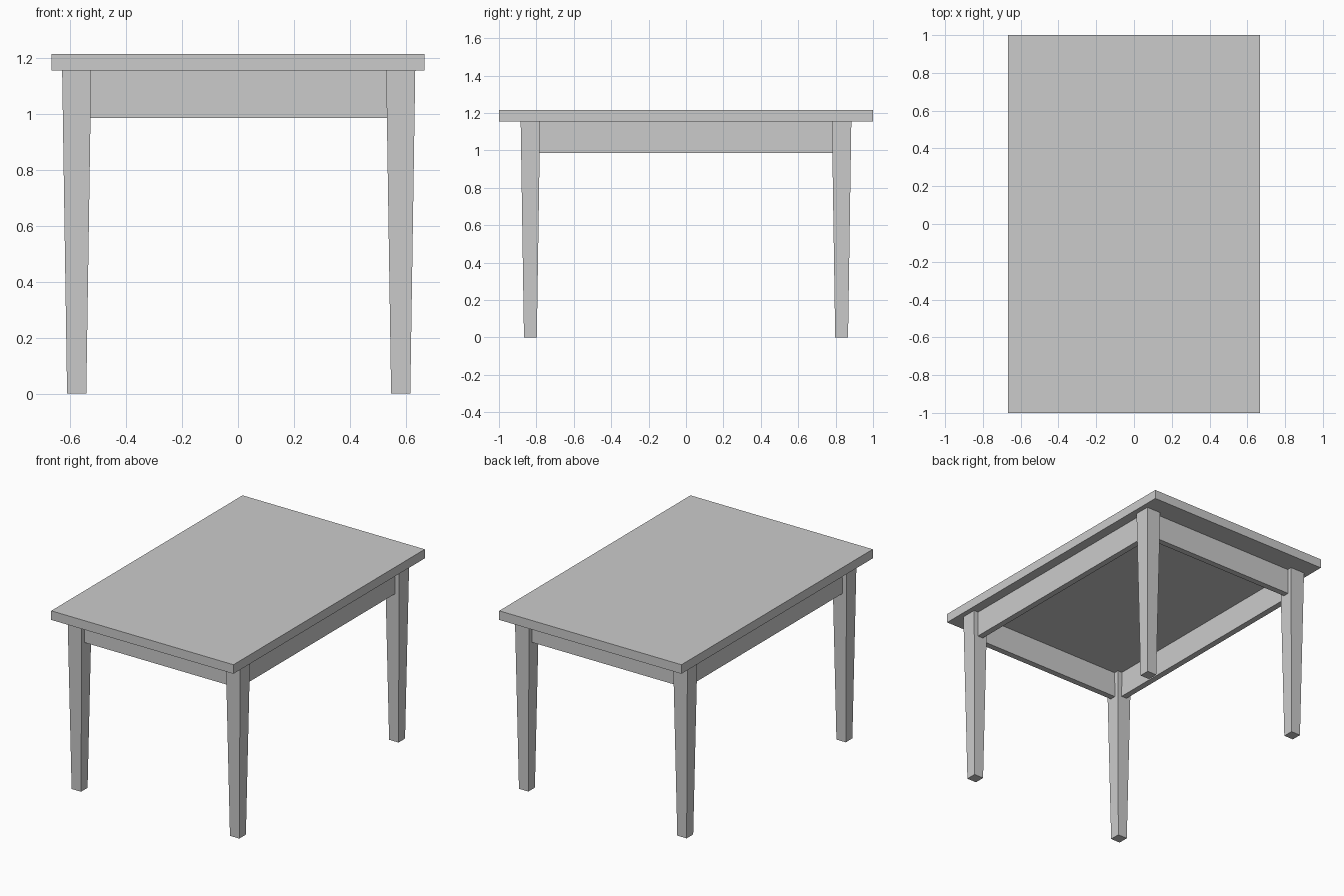
import bpy, bmesh
from mathutils import Vector

if "Cube" in bpy.data.objects:
    bpy.data.objects.remove(bpy.data.objects["Cube"])

TOP_Z, UNDER_Z, APRON_Z = 1.215, 1.155, 0.986
LEG_X = {"left": -0.577, "right": 0.582}
LEG_Y = {"front": -0.832, "back": 0.832}
APRON_T = 0.04


def block(name, x0, x1, y0, y1, z0, z1, foot=1.0):
    """Box between limits; foot scales the bottom face for a taper."""
    bm = bmesh.new()
    bmesh.ops.create_cube(bm, size=1)
    for v in bm.verts:
        k = foot if v.co.z < 0 else 1.0
        v.co = Vector(((x0 + x1) / 2 + v.co.x * (x1 - x0) * k,
                       (y0 + y1) / 2 + v.co.y * (y1 - y0) * k,
                       z0 if v.co.z < 0 else z1))
    mesh = bpy.data.meshes.new(name)
    bm.to_mesh(mesh)
    bm.free()
    obj = bpy.data.objects.new(name, mesh)
    bpy.context.collection.objects.link(obj)
    return obj


# Table top
block("table_top", -0.667, 0.667, -1, 1, UNDER_Z, TOP_Z)

# Tapered legs
R = 0.052
for end, y in LEG_Y.items():
    for side, x in LEG_X.items():
        block(f"{end}_{side}_leg", x - R, x + R, y - R, y + R, 0, UNDER_Z, foot=0.66)

# Aprons between the legs, set back from the leg faces
H = APRON_T / 2
for end, y in LEG_Y.items():
    block(f"{end}_apron", LEG_X["left"] + H, LEG_X["right"] - H, y - H, y + H, APRON_Z, UNDER_Z)
for side, x in LEG_X.items():
    block(f"{side}_apron", x - H, x + H, LEG_Y["front"] + H, LEG_Y["back"] - H, APRON_Z, UNDER_Z)
